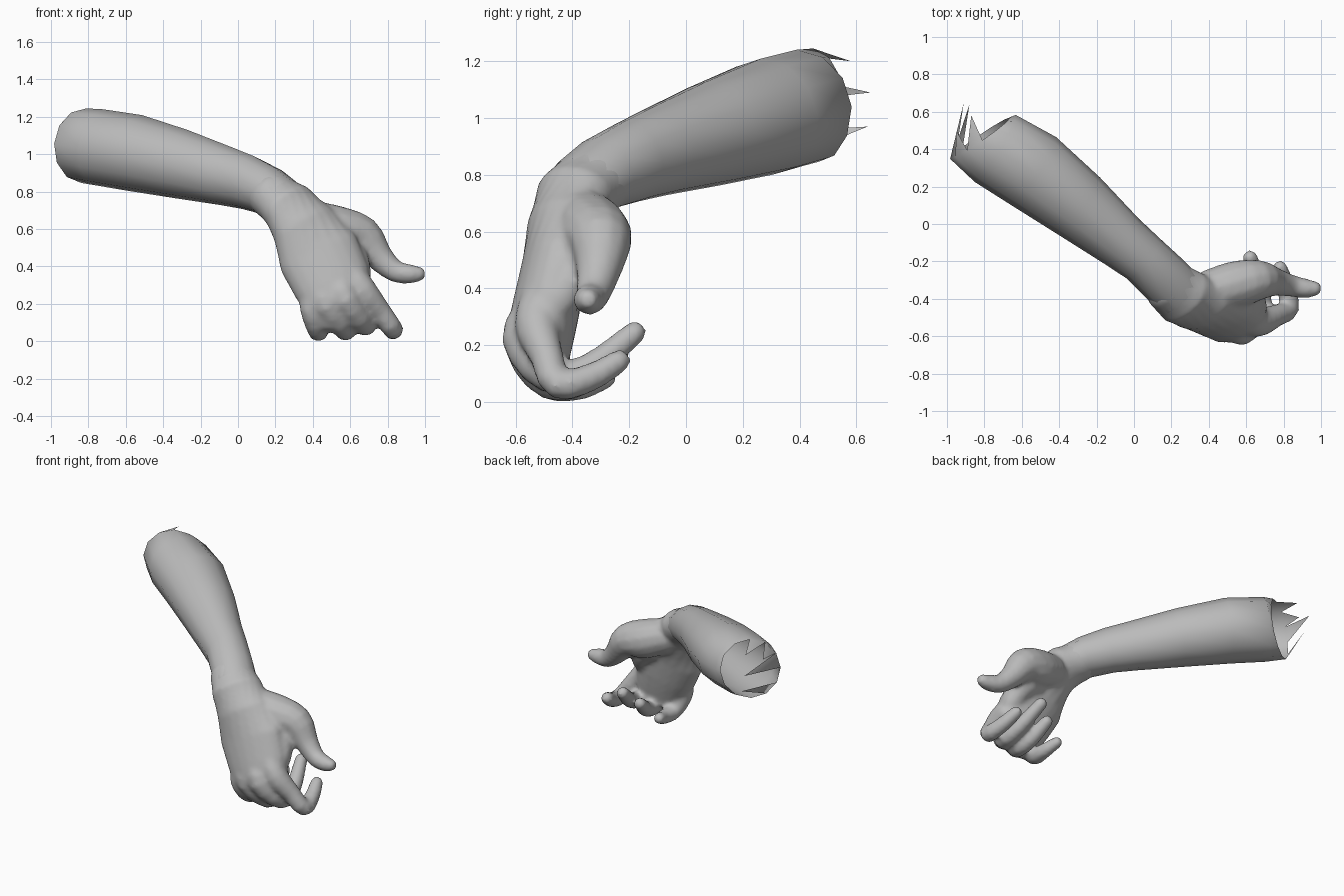
import bpy, bmesh, math
from mathutils import Vector

if "Cube" in bpy.data.objects:
    bpy.data.objects.remove(bpy.data.objects["Cube"], do_unlink=True)

grey = bpy.data.materials.new("plain_grey")
grey.use_nodes = True
grey.diffuse_color = (0.5, 0.5, 0.5, 1)
grey.node_tree.nodes["Principled BSDF"].inputs["Base Color"].default_value = (0.5, 0.5, 0.5, 1)


def add_ring(bm, c, t, u, a, b, sides):
    """Elliptical ring around c, across direction t, with half-width a along u."""
    t = t.normalized()
    u = (u - t * u.dot(t)).normalized()
    v = t.cross(u)
    angles = [2 * math.pi * k / sides for k in range(sides)]
    return [bm.verts.new(c + u * a * math.cos(w) + v * b * math.sin(w)) for w in angles]


def bridge(bm, r0, r1):
    n = len(r0)
    for k in range(n):
        bm.faces.new((r0[k], r0[(k + 1) % n], r1[(k + 1) % n], r1[k]))


def loft(bm, sections, sides, capped=True):
    """Skin sections of (centre, half-width, half-depth, width direction)."""
    secs = [(Vector(c), a, b, Vector(u)) for c, a, b, u in sections]
    last = len(secs) - 1
    tan = [(secs[min(i + 1, last)][0] - secs[max(i - 1, 0)][0]).normalized()
           for i in range(last + 1)]
    full = [(c, t, u, a, b) for (c, a, b, u), t in zip(secs, tan)]
    if capped:  # rounded ends
        def dome(sec, sign):
            c, t, u, a, b = sec
            r = min(a, b)
            return [(c + t * sign * r * k, t, u, a * f, b * f)
                    for k, f in ((0.5, 0.85), (0.85, 0.5))]
        full = dome(full[0], -1)[::-1] + full + dome(full[-1], 1)
    rings = [add_ring(bm, *s, sides) for s in full]
    for r0, r1 in zip(rings, rings[1:]):
        bridge(bm, r0, r1)
    if capped:
        bm.faces.new(rings[0][::-1])
        bm.faces.new(rings[-1])
    return rings


def digit(bm, joints):
    """Round finger through (x, y, z, radius) joints, softened by interpolation."""
    p = [Vector(j) for j in joints]
    p = [p[0] * 2 - p[1]] + p + [p[-1] * 2 - p[-2]]
    pts = []
    for i in range(1, len(p) - 2):
        for s in (0, 0.33, 0.67):
            pts.append(0.5 * (2 * p[i] + (p[i + 1] - p[i - 1]) * s
                       + (2 * p[i - 1] - 5 * p[i] + 4 * p[i + 1] - p[i + 2]) * s ** 2
                       + (3 * p[i] - p[i - 1] - 3 * p[i + 1] + p[i + 2]) * s ** 3))
    pts.append(p[-2])
    loft(bm, [(q[:3], q[3], q[3], (1, 0.3, 0.2)) for q in pts], 12)


def make_object(name, bm):
    bmesh.ops.recalc_face_normals(bm, faces=bm.faces)
    mesh = bpy.data.meshes.new(name)
    bm.to_mesh(mesh)
    bm.free()
    mesh.materials.append(grey)
    for f in mesh.polygons:
        f.use_smooth = True
    ob = bpy.data.objects.new(name, mesh)
    bpy.context.collection.objects.link(ob)
    return ob


# Forearm: open tapering tube with a slanted, torn end
across = (0.62, 0.79, 0)
bm = bmesh.new()
rings = loft(bm, [
    ((-0.82, 0.455, 1.045), 0.185, 0.20, across),
    ((-0.742, 0.404, 1.037), 0.21, 0.205, across),
    ((-0.54, 0.285, 1.005), 0.218, 0.207, across),
    ((-0.30, 0.10, 0.947), 0.19, 0.187, across),
    ((-0.07, -0.09, 0.885), 0.152, 0.16, across),
    ((0.05, -0.185, 0.85), 0.139, 0.147, across),
    ((0.16, -0.29, 0.805), 0.142, 0.132, across),
    ((0.25, -0.375, 0.755), 0.14, 0.11, across)], 12, capped=False)
rim = rings[0]
back = Vector((-0.77, 0.6, 0.15))
for k, v in enumerate(rim):
    v.co += back * (0.005 - 0.075 * math.cos(2 * math.pi * k / len(rim)))
for k, tip in ((3, (-0.87, 0.58, 1.2)), (4, (-0.95, 0.5, 1.16)),
               (5, (-0.91, 0.65, 1.09)), (7, (-0.88, 0.64, 0.97))):
    bm.faces.new((rim[k], rim[k + 1], bm.verts.new(tip)))
make_object("forearm", bm)

# Hand: palm, thumb and four curled fingers blended into one skin
bm = bmesh.new()
palm_across = (0.93, 0.12, 0.33)
loft(bm, [
    ((0.12, -0.26, 0.815), 0.11, 0.11, across),
    ((0.185, -0.325, 0.78), 0.145, 0.128, across),
    ((0.265, -0.39, 0.725), 0.165, 0.13, (0.75, 0.6, 0.2)),
    ((0.35, -0.43, 0.62), 0.185, 0.125, (0.9, 0.3, 0.3)),
    ((0.43, -0.465, 0.47), 0.225, 0.115, palm_across),
    ((0.50, -0.495, 0.32), 0.215, 0.12, palm_across),
    ((0.535, -0.515, 0.22), 0.195, 0.12, palm_across),
    ((0.55, -0.505, 0.14), 0.165, 0.095, palm_across)], 20)
# thumb
digit(bm, [(0.40, -0.36, 0.64, 0.115), (0.54, -0.325, 0.595, 0.128),
           (0.665, -0.30, 0.56, 0.11), (0.755, -0.31, 0.45, 0.077),
           (0.84, -0.33, 0.375, 0.06), (0.92, -0.345, 0.36, 0.053),
           (0.965, -0.345, 0.36, 0.042)])
# web between thumb and index
digit(bm, [(0.52, -0.40, 0.52, 0.10), (0.61, -0.40, 0.45, 0.085),
           (0.64, -0.45, 0.36, 0.075)])
# index finger
digit(bm, [(0.59, -0.50, 0.37, 0.08), (0.665, -0.525, 0.27, 0.08),
           (0.76, -0.49, 0.16, 0.06), (0.83, -0.45, 0.062, 0.056),
           (0.81, -0.33, 0.09, 0.05), (0.78, -0.235, 0.145, 0.042)])
# middle finger
digit(bm, [(0.53, -0.53, 0.33, 0.07), (0.575, -0.57, 0.22, 0.08),
           (0.675, -0.48, 0.09, 0.062), (0.67, -0.34, 0.12, 0.053),
           (0.62, -0.18, 0.245, 0.042)])
# ring finger
digit(bm, [(0.44, -0.53, 0.30, 0.065), (0.475, -0.565, 0.19, 0.073),
           (0.57, -0.48, 0.068, 0.062), (0.56, -0.36, 0.08, 0.053),
           (0.525, -0.235, 0.175, 0.041)])
# little finger
digit(bm, [(0.38, -0.51, 0.28, 0.055), (0.395, -0.54, 0.17, 0.064),
           (0.425, -0.48, 0.063, 0.057), (0.43, -0.37, 0.055, 0.048),
           (0.405, -0.28, 0.085, 0.038)])
hand = make_object("hand", bm)
skin = hand.modifiers.new("blend", "REMESH")
skin.mode = "VOXEL"
skin.voxel_size = 0.014
skin.use_smooth_shade = True
soft = hand.modifiers.new("soften", "SMOOTH")
soft.factor = 0.5
soft.iterations = 8
